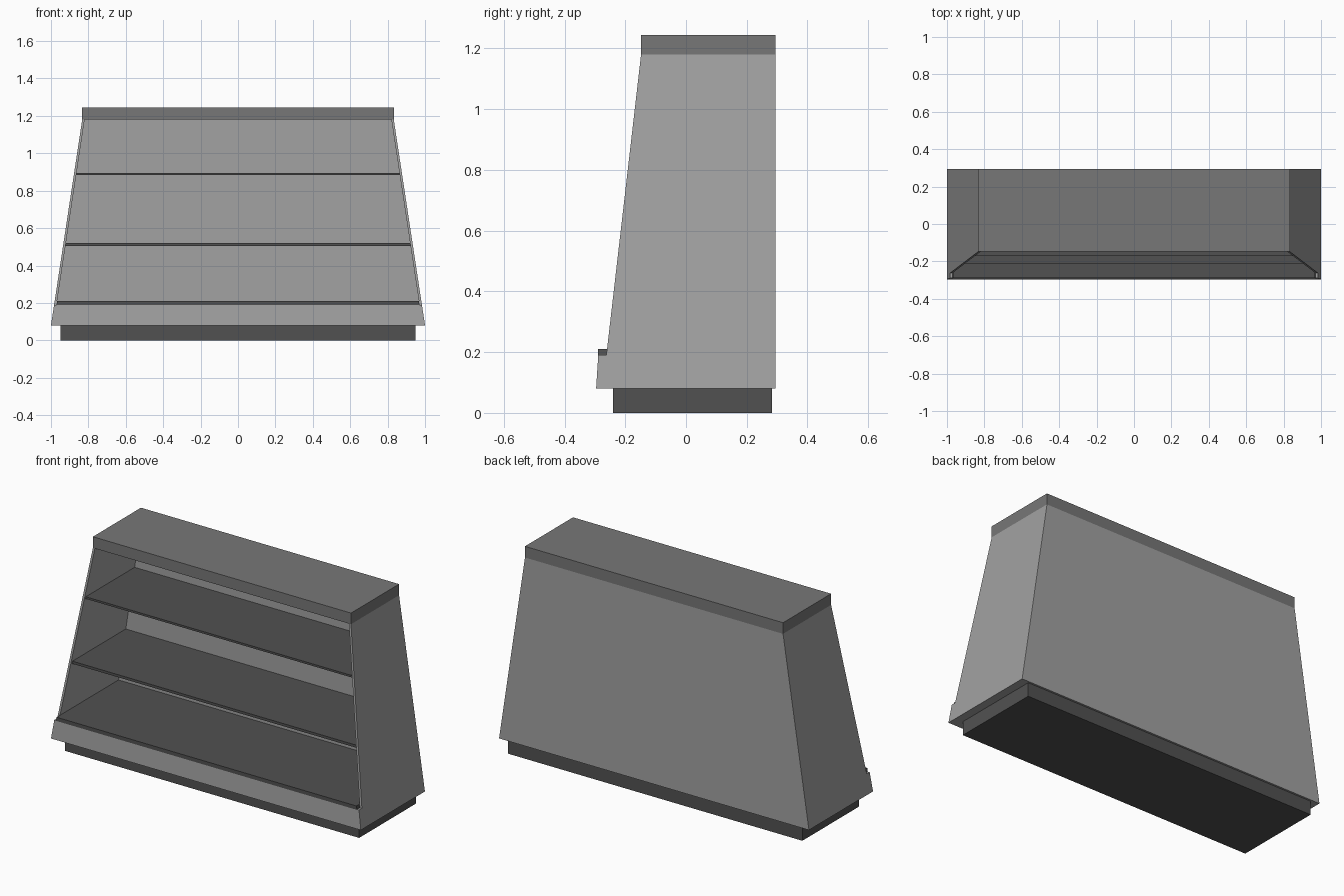
import bpy, bmesh

if "Cube" in bpy.data.objects:
    bpy.data.objects.remove(bpy.data.objects["Cube"])


def material(name, v):
    m = bpy.data.materials.new(name)
    m.diffuse_color = (v, v, v, 1)
    m.use_nodes = True
    m.node_tree.nodes["Principled BSDF"].inputs["Base Color"].default_value = m.diffuse_color
    return m


LIGHT = material("light grey", 0.36)
MID = material("mid grey", 0.185)
DARK = material("dark grey", 0.083)


def half_width(z):
    """Outer half width of the tapering cabinet at height z."""
    return 1.0 - (z - 0.08) * 0.167 / 1.10


def front_y(z):
    """Front edge of the sloping sides at height z."""
    return -0.275 + (z - 0.08) * 0.127 / 1.10


def slab(bm, low, high):
    """Closed block between two rectangles, each (z, half width, y front, y back)."""
    rings = []
    for z, w, y0, y1 in (low, high):
        rings.append([bm.verts.new(p) for p in
                      ((-w, y0, z), (w, y0, z), (w, y1, z), (-w, y1, z))])
    a, b = rings
    bm.faces.new(a[::-1])
    bm.faces.new(b)
    return [bm.faces.new((a[i], a[(i + 1) % 4], b[(i + 1) % 4], b[i])) for i in range(4)]


def finish(name, bm, mat):
    bmesh.ops.recalc_face_normals(bm, faces=bm.faces[:])
    me = bpy.data.meshes.new(name)
    bm.to_mesh(me)
    bm.free()
    me.materials.append(mat)
    ob = bpy.data.objects.new(name, me)
    bpy.context.collection.objects.link(ob)


def part(name, mat, low, high):
    bm = bmesh.new()
    slab(bm, low, high)
    finish(name, bm, mat)


T = 0.013     # panel thickness
BACK = 0.295  # rear plane
TOP = 1.18    # underside of the cap

# Hollow cabinet: tapered block with the front inset and pushed to the back panel
bm = bmesh.new()
front = slab(bm, (0.08, half_width(0.08), front_y(0.08), BACK),
             (TOP, half_width(TOP), front_y(TOP), BACK))[0]
bmesh.ops.recalc_face_normals(bm, faces=bm.faces[:])
bmesh.ops.inset_region(bm, faces=[front], thickness=T, use_even_offset=True)
top_rim = [v for v in front.verts if v.co.z > 1]
for v in top_rim:
    v.co.z = TOP
    v.co.x = (half_width(TOP) - T) * (1 if v.co.x > 0 else -1)
    v.co.y = front_y(TOP)
r = bmesh.ops.extrude_face_region(bm, geom=[front])
for v in [g for g in r["geom"] if isinstance(g, bmesh.types.BMVert)]:
    v.co.y = BACK - 0.015
# the cap closes the top, so the flat top faces and leftover front face go
gone = [f for f in bm.faces if all(v.co.z > 1.17 for v in f.verts)]
if front.is_valid and front not in gone and max(v.co.y for v in front.verts) < 0:
    gone.append(front)
bmesh.ops.delete(bm, geom=gone, context='FACES')
finish("cabinet_shell", bm, LIGHT)

# Cap and recessed plinth
part("top_cap", MID, (TOP, 0.833, -0.148, BACK), (1.245, 0.833, -0.148, BACK))
part("plinth", DARK, (0.0, 0.95, -0.24, 0.284), (0.081, 0.95, -0.24, 0.284))

# Light kick board across the lower front
part("kick_board", LIGHT, (0.08, 1.0, -0.296, -0.25),
     (0.19, half_width(0.19), -0.289, -0.25))

# Shelves fitted between the sides: (name, bottom, top, front edge)
for name, z0, z1, y in (("bottom_shelf", 0.188, 0.21, -0.29),
                        ("middle_shelf", 0.505, 0.52, -0.212),
                        ("upper_shelf", 0.883, 0.895, -0.17)):
    part(name, DARK, (z0, half_width(z0) - T, y, 0.281),
         (z1, half_width(z1) - T, y, 0.281))
